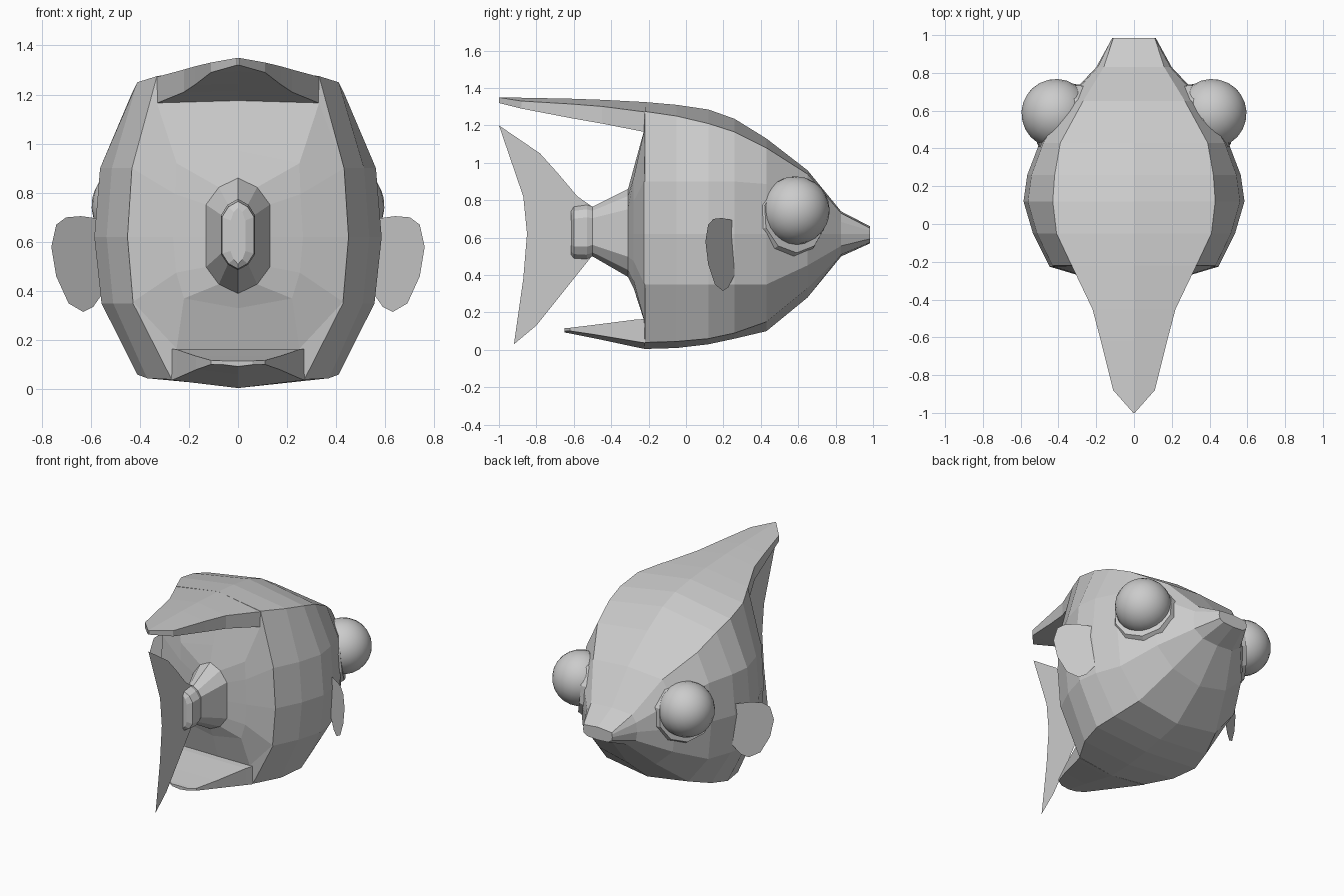
import bpy, bmesh, math
from mathutils import Vector

if "Cube" in bpy.data.objects:
    bpy.data.objects.remove(bpy.data.objects["Cube"])

grey = bpy.data.materials.new("light_grey")
grey.diffuse_color = (0.6, 0.6, 0.6, 1)
grey.use_nodes = True
grey.node_tree.nodes["Principled BSDF"].inputs["Base Color"].default_value = grey.diffuse_color


def finish(name, bm):
    bmesh.ops.remove_doubles(bm, verts=bm.verts, dist=0.0005)
    bmesh.ops.recalc_face_normals(bm, faces=bm.faces)
    mesh = bpy.data.meshes.new(name)
    bm.to_mesh(mesh)
    bm.free()
    mesh.materials.append(grey)
    ob = bpy.data.objects.new(name, mesh)
    bpy.context.collection.objects.link(ob)
    return ob


def loft(name, stations):
    """Each station is (y, half section of (x, z) from top centre to bottom centre)."""
    bm = bmesh.new()
    rings = []
    for y, half in stations:
        pts = half + [(-x, z) for x, z in half[-2:0:-1]]
        rings.append([bm.verts.new((x, y, z)) for x, z in pts])
    for a, b in zip(rings, rings[1:]):
        for i in range(len(a)):
            j = (i + 1) % len(a)
            bm.faces.new((a[i], a[j], b[j], b[i]))
    bm.faces.new(rings[0])
    bm.faces.new(rings[-1])
    return finish(name, bm)


def plate(name, pts):
    bm = bmesh.new()
    bm.faces.new([bm.verts.new(p) for p in pts])
    return finish(name, bm)


AXIS = 0.62  # height of the widest line of the body


def body_section(y, top, ridge_x, ridge_z, width, belly_x, belly_z, bottom):
    shoulder = AXIS + min(.28, .58 * (ridge_z - AXIS))
    lower = AXIS - min(.27, .58 * (AXIS - belly_z))
    return y, [(0, top), (ridge_x, ridge_z), (.96 * width, shoulder), (width, AXIS),
               (.95 * width, lower), (belly_x, belly_z), (0, bottom)]


def stalk_section(y, w, top, bottom):
    h = top - bottom
    return y, [(0, top), (.6 * w, top - .08 * h), (w, top - .23 * h), (w, AXIS),
               (w, bottom + .23 * h), (.6 * w, bottom + .08 * h), (0, bottom)]


# Body from the lips to the rear wall, then the tail stalk
body_rows = [
    (.985, .66, .11, .65, .115, .08, .575, .57),
    (.83, .74, .16, .73, .20, .12, .51, .50),
    (.65, .96, .27, .94, .37, .22, .33, .28),
    (.43, 1.13, .39, 1.08, .50, .32, .15, .10),
    (.26, 1.235, .42, 1.165, .565, .38, .09, .06),
    (.12, 1.285, .43, 1.21, .585, .41, .06, .03),
    (-.05, 1.31, .41, 1.25, .535, .37, .045, .01),
    (-.22, 1.325, .33, 1.275, .45, .27, .04, .005),
    (-.225, 1.17, .33, 1.165, .45, .25, .165, .16),
    (-.28, .97, .25, .92, .265, .22, .37, .33),
]
stalk_rows = [(-.31, .13, .86, .39), (-.50, .06, .765, .50), (-.53, .07, .775, .485),
              (-.60, .065, .765, .49), (-.615, .03, .74, .51)]
loft("body", [body_section(*r) for r in body_rows] + [stalk_section(*r) for r in stalk_rows])


# Swept back fins: (y, half width, top, lower edge); sloping edges thin out with the width
def fin(name, rows, dome, keel):
    loft(name, [(y, [(0, top), (w, top - dome * w), (w, low + keel[0] * w),
                     (0, low + keel[1] * w)]) for y, w, top, low in rows])


fin("top_fin", [(-.22, .33, 1.325, 1.165), (-.45, .22, 1.337, 1.21), (-.62, .175, 1.343, 1.24),
                (-.88, .11, 1.348, 1.29), (-1, .004, 1.35, 1.32)], .16, (0, .03))
fin("bottom_fin", [(-.22, .27, .165, .005), (-.27, .25, .162, .015), (-.48, .17, .135, .06),
                   (-.62, .11, .118, .088), (-.65, .06, .116, .093)], 0, (.12, 0))

# Flat tail fin
tail = [(-1, 1.2), (-.78, 1.05), (-.69, .95), (-.58, .82), (-.5, .765), (-.5, .505),
        (-.6, .38), (-.8, .13), (-.92, .03), (-.87, .38), (-.85, .62), (-.87, .82)]
plate("tail_fin", [(0, y, z) for y, z in tail])

# Side fins, eye rims and eyes
paddle = [(.53, .69), (.64, .705), (.70, .70), (.74, .67), (.76, .58), (.74, .46),
          (.69, .35), (.63, .315), (.59, .335), (.53, .42)]
for s, label in ((1, "right"), (-1, "left")):
    plate(label + "_side_fin", [(s * x, .255 - (x - .55) * .72, z) for x, z in paddle])

    out = Vector((.84 * s, .53, .10)).normalized()
    turn = out.to_track_quat('Z', 'Y').to_euler()
    bpy.ops.mesh.primitive_cone_add(vertices=10, radius1=.225, radius2=.195, depth=.06,
                                    location=(.385 * s, .565, .71), rotation=turn)
    rim = bpy.context.object
    rim.name = label + "_eye_rim"
    rim.data.materials.append(grey)

    bpy.ops.mesh.primitive_uv_sphere_add(segments=24, ring_count=12, radius=.183,
                                         location=(.413 * s, .585, .745), rotation=turn)
    eye = bpy.context.object
    eye.name = label + "_eye"
    eye.data.materials.append(grey)
    bpy.ops.object.shade_smooth()
